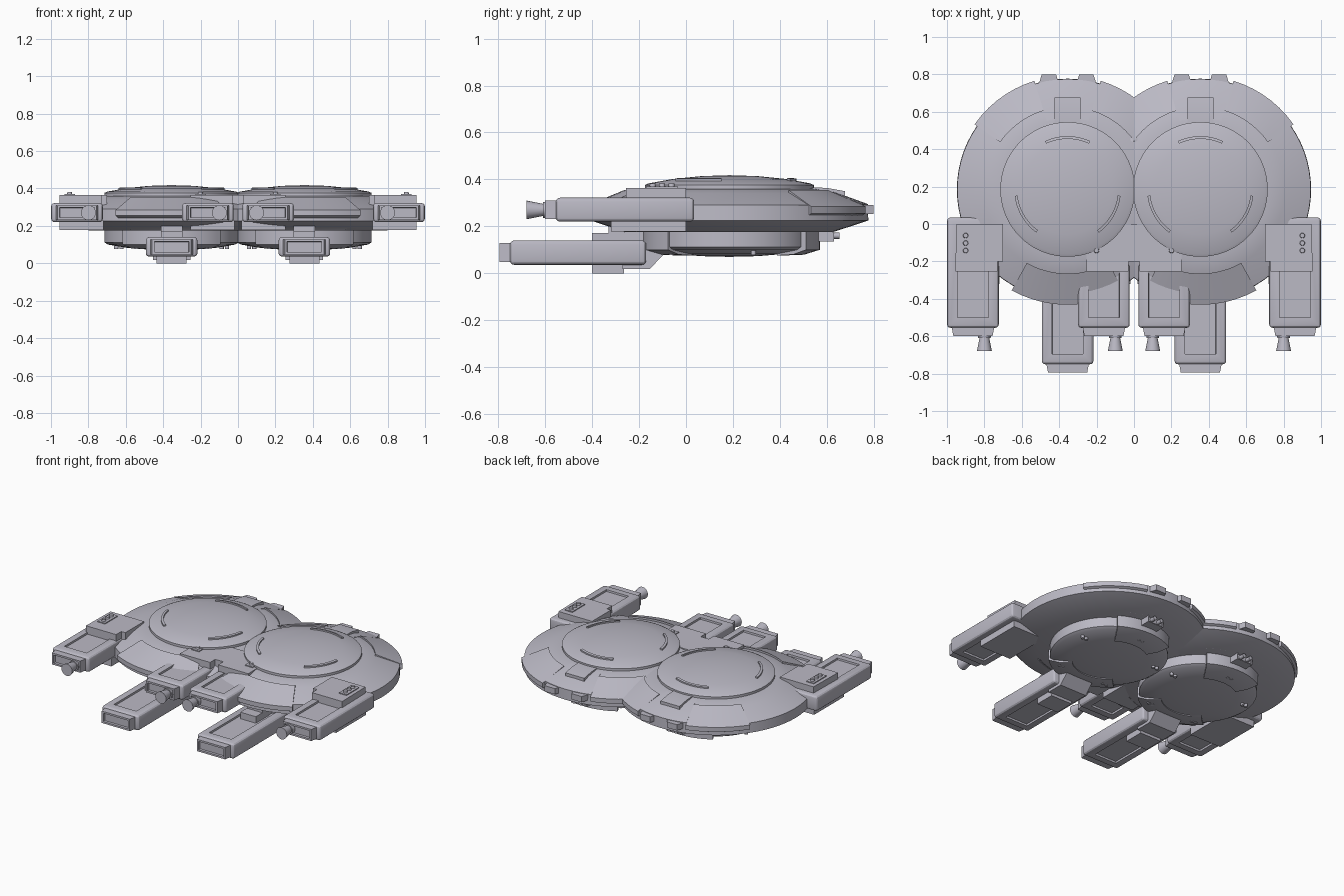
import bpy, bmesh
from math import sin, cos, radians, pi
from mathutils import Matrix, Vector

cube = bpy.data.objects.get("Cube")
if cube:
    bpy.data.objects.remove(cube, do_unlink=True)

hull = bpy.data.materials.new("hull_grey")
hull.use_nodes = True
HULL = (0.50, 0.49, 0.56, 1)
hull.diffuse_color = HULL
hull.node_tree.nodes["Principled BSDF"].inputs["Base Color"].default_value = HULL

CX, CY = 0.355, 0.185      # centre of the left disc


def finish(name, bm, angle=25):
    """Turn a bmesh into a mirrored object."""
    bmesh.ops.recalc_face_normals(bm, faces=bm.faces)
    mesh = bpy.data.meshes.new(name)
    bm.to_mesh(mesh)
    bm.free()
    mesh.materials.append(hull)
    ob = bpy.data.objects.new(name, mesh)
    bpy.context.collection.objects.link(ob)
    ob.modifiers.new("mirror", 'MIRROR').use_mirror_merge = False
    bpy.ops.object.select_all(action='DESELECT')
    ob.select_set(True)
    bpy.context.view_layer.objects.active = ob
    bpy.ops.object.shade_smooth_by_angle(angle=radians(angle))
    return ob


def lathe(name, profile, steps=72):
    """Full turn of an (r, z) profile about the disc centre."""
    bm = bmesh.new()
    verts = [bm.verts.new((CX + r, CY, z)) for r, z in profile]
    edges = [bm.edges.new(p) for p in zip(verts, verts[1:])]
    bmesh.ops.spin(bm, geom=verts + edges, cent=(CX, CY, 0), axis=(0, 0, 1),
                   angle=2 * pi, steps=steps)
    bmesh.ops.remove_doubles(bm, verts=bm.verts, dist=0.0005)
    return finish(name, bm)


def sector(name, profile, a0, a1):
    """Closed (r, z) section swept from angle a0 to a1."""
    bm = bmesh.new()
    steps = max(4, int((a1 - a0) / 5))
    rings = []
    for i in range(steps + 1):
        a = radians(a0 + (a1 - a0) * i / steps)
        rings.append([bm.verts.new((CX + r * cos(a), CY + r * sin(a), z)) for r, z in profile])
    n = len(profile)
    for p, q in zip(rings, rings[1:]):
        for k in range(n):
            bm.faces.new((p[k], p[(k + 1) % n], q[(k + 1) % n], q[k]))
    bm.faces.new(rings[0])
    bm.faces.new(rings[-1])
    return finish(name, bm)


def box_mesh(lo, hi):
    bm = bmesh.new()
    lo, hi = Vector(lo), Vector(hi)
    size = hi - lo
    bmesh.ops.create_cube(bm, size=1, matrix=Matrix.Translation((lo + hi) / 2)
                          @ Matrix.Diagonal((*size, 1)))
    return bm


def recess(bm, direction, margin, depth):
    """Sink a panel into the largest face pointing one way."""
    bm.normal_update()
    d = Vector(direction)
    face = max((f for f in bm.faces if f.normal.dot(d) > 0.9), key=lambda f: f.calc_area())
    bmesh.ops.inset_region(bm, faces=[face], thickness=margin)
    bmesh.ops.inset_region(bm, faces=[face], thickness=0.002, depth=-depth)


def block(name, lo, hi):
    return finish(name, box_mesh(lo, hi))


def prism(name, pts, axis, a, b):
    """Polygon extruded along x (points are y, z) or z (points are x, y)."""
    bm = bmesh.new()
    face = bm.faces.new([bm.verts.new((a, *p) if axis == 'x' else (*p, a)) for p in pts])
    out = bmesh.ops.extrude_face_region(bm, geom=[face])
    move = (b - a, 0, 0) if axis == 'x' else (0, 0, b - a)
    bmesh.ops.translate(bm, vec=move,
                        verts=[v for v in out['geom'] if isinstance(v, bmesh.types.BMVert)])
    return finish(name, bm)


def cone(name, loc, r0, r1, length, axis='y'):
    bm = bmesh.new()
    rot = Matrix.Rotation(pi / 2, 4, 'X') if axis == 'y' else Matrix()
    bmesh.ops.create_cone(bm, cap_ends=True, segments=20, radius1=r0, radius2=r1,
                          depth=length, matrix=Matrix.Translation(loc) @ rot)
    return finish(name, bm)


def pod(name, cx, y0, y1, z0, z1):
    """Rounded engine body with sunken panels and a tapered front cap."""
    bm = box_mesh((cx - 0.138, y0, z0), (cx + 0.138, y1, z1))
    bmesh.ops.bevel(bm, geom=list(bm.edges), offset=0.018, segments=3, affect='EDGES', profile=0.5)
    for z in (1, -1):
        recess(bm, (0, 0, z), 0.052, 0.012)
    finish(name + "_body", bm)
    bm = box_mesh((cx - 0.115, y0 - 0.045, z0 + 0.012), (cx + 0.115, y0 + 0.01, z1 - 0.012))
    for v in bm.verts:
        if v.co.y < y0 - 0.02:
            v.co.x = cx + (v.co.x - cx) * 0.91
    recess(bm, (0, -1, 0), 0.017, 0.015)
    finish(name + "_cap", bm)


# Twin saucer discs
lathe("saucer_disc", [(0, 0.36), (0.37, 0.36), (0.45, 0.341), (0.59, 0.29), (0.592, 0.225),
                      (0.44, 0.175), (0, 0.175)])
lathe("saucer_dome", [(0, 0.418), (0.12, 0.414), (0.24, 0.402), (0.345, 0.383),
                      (0.36, 0.376), (0.36, 0.355)])
lathe("lower_drum", [(0, 0.07), (0.12, 0.073), (0.24, 0.083), (0.34, 0.1),
                     (0.36, 0.112), (0.36, 0.18)])

# Armour wedges hugging the rim
wedge = [(0.44, 0.354), (0.607, 0.285), (0.607, 0.255), (0.44, 0.175)]
sector("rear_outer_armour", wedge, 35, 73)
sector("rear_inner_armour", wedge, 107, 145)
sector("front_armour", [(r + 0.01, z) for r, z in wedge], 241, 299)
sector("rear_center_armour", [(0.34, 0.364), (0.45, 0.346), (0.59, 0.295),
                              (0.59, 0.25), (0.44, 0.175)], 73, 107)
drum_armour = [(0.24, 0.076), (0.32, 0.08), (0.385, 0.1), (0.385, 0.18), (0.24, 0.18)]
sector("rear_drum_armour", drum_armour, 58, 122)
sector("front_drum_armour", [(r - 0.015, z) for r, z in drum_armour], 225, 315)

# Raised arcs on the domes
arc = [(0.27, 0.38), (0.285, 0.38), (0.285, 0.403), (0.27, 0.406)]
for i, (a, b) in enumerate([(65, 115), (187, 234), (306, 353)]):
    sector(f"dome_arc_{i}", arc, a, b)

# Rear fittings
prism("rear_top_block", [(0.52, 0.366), (0.6, 0.364), (0.677, 0.35), (0.677, 0.3), (0.52, 0.3)],
      'x', CX - 0.07, CX + 0.07)
for side in (-1, 1):
    x = CX + side * 0.1
    prism(f"rear_emitter_{side}", [(x - 0.06, 0.73), (x - 0.038, 0.8), (x + 0.038, 0.8),
                                   (x + 0.06, 0.73)], 'z', 0.253, 0.292)
bm = box_mesh((CX - 0.06, 0.5, 0.135), (CX + 0.06, 0.63, 0.185))
recess(bm, (0, 1, 0), 0.008, 0.01)
finish("rear_under_block", bm)
for side in (-1, 1):
    cone(f"rear_gun_{side}", (CX + side * 0.025, 0.63, 0.16), 0.013, 0.013, 0.05)

# Small paired studs around the underside
for i, a in enumerate((20, 90, 160, 235, 305)):
    x, y = CX + 0.3 * cos(radians(a)), CY + 0.3 * sin(radians(a))
    for side in (-1, 1):
        cone(f"under_stud_{i}_{side}", (x + side * 0.014, y, 0.092), 0.011, 0.011, 0.03, 'z')

# Upper engine pods: one outboard, one inboard on each side
for label, dx in (("outer", 0), ("inner", -0.70)):
    cx = 0.861 + dx
    pod(label + "_pod", cx, -0.555, 0.035, 0.22, 0.322)
    prism(label + "_top_mount", [(0.7 + dx, 0), (0.95 + dx, 0), (0.955 + dx, -0.255),
                                 (0.73 + dx, -0.255), (0.73 + dx, -0.2), (0.7 + dx, -0.2)],
          'z', 0.3, 0.364)
    block(label + "_under_mount", (0.72 + dx, -0.32, 0.177), (0.955 + dx, 0, 0.23))
    block(label + "_stud_plate", (0.872 + dx, -0.17, 0.36), (0.928 + dx, -0.035, 0.37))
    for k in range(3):
        cone(f"{label}_stud_{k}", (0.9 + dx, -0.062 - k * 0.04, 0.37), 0.016, 0.012, 0.024, 'z')
    cone(label + "_nozzle", (0.80 + dx, -0.64, 0.27), 0.024, 0.04, 0.08)
    cone(label + "_nozzle_collar", (0.80 + dx, -0.59, 0.27), 0.036, 0.034, 0.04)

# Lower engine pods slung under the discs
pod("lower_pod", CX, -0.75, -0.17, 0.036, 0.14)
block("lower_pod_strut", (CX - 0.058, -0.4, 0.12), (CX + 0.058, -0.1, 0.172))
block("lower_pod_pylon", (CX - 0.058, -0.33, 0.16), (CX + 0.058, -0.1, 0.2))
prism("lower_pod_keel", [(-0.27, 0.018), (-0.155, 0.018), (-0.09, 0.085), (-0.09, 0.13),
                         (-0.27, 0.13)], 'x', CX - 0.1, CX + 0.1)
block("lower_pod_foot", (CX - 0.08, -0.4, 0), (CX + 0.08, -0.265, 0.06))
